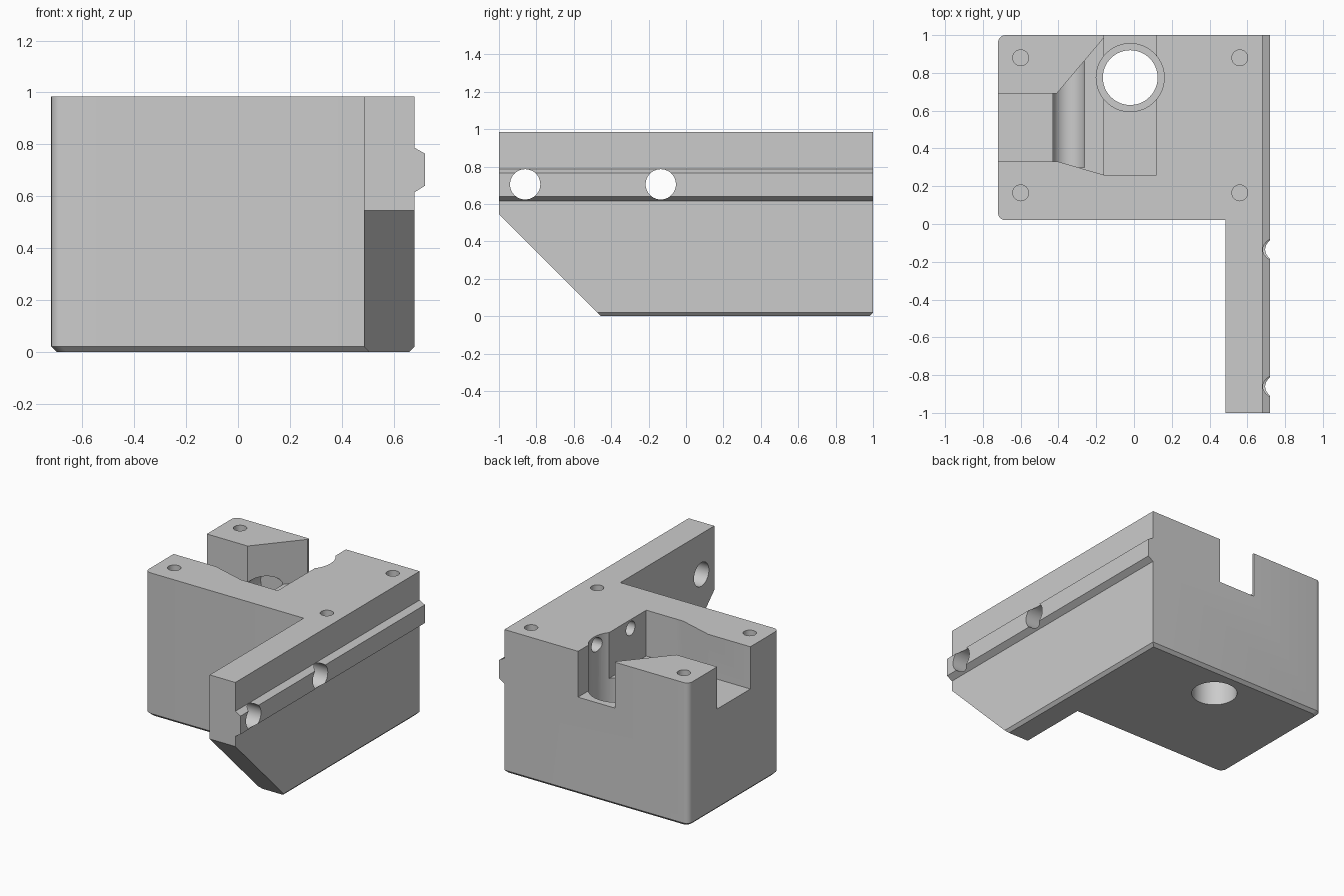
import bpy, bmesh, math
from mathutils import Vector

cube = bpy.data.objects.get("Cube")
if cube:
    bpy.data.objects.remove(cube, do_unlink=True)

grey = bpy.data.materials.new("light grey")
grey.use_nodes = True
grey.diffuse_color = (0.6, 0.6, 0.6, 1)
grey.node_tree.nodes["Principled BSDF"].inputs["Base Color"].default_value = (0.6, 0.6, 0.6, 1)


def place(axis, a, b, t):
    """Put a 2D profile point at depth t along an axis."""
    return {"x": (t, a, b), "y": (a, t, b), "z": (a, b, t)}[axis]


def loft(name, axis, rings):
    """Solid through (depth, outline) rings with equal point counts."""
    bm = bmesh.new()
    loops = [[bm.verts.new(place(axis, a, b, t)) for a, b in pts] for t, pts in rings]
    bm.faces.new(loops[0])
    bm.faces.new(loops[-1])
    n = len(loops[0])
    for low, high in zip(loops, loops[1:]):
        for i in range(n):
            j = (i + 1) % n
            bm.faces.new((low[i], low[j], high[j], high[i]))
    bmesh.ops.recalc_face_normals(bm, faces=bm.faces)
    mesh = bpy.data.meshes.new(name)
    bm.to_mesh(mesh)
    bm.free()
    mesh.materials.append(grey)
    obj = bpy.data.objects.new(name, mesh)
    bpy.context.collection.objects.link(obj)
    return obj


def prism(name, axis, pts, lo, hi):
    return loft(name, axis, [(lo, pts), (hi, pts)])


def bore(name, axis, centre, r, lo, hi, n=48):
    pts = [(centre[0] + r * math.cos(math.tau * i / n),
            centre[1] + r * math.sin(math.tau * i / n)) for i in range(n)]
    return prism(name, axis, pts, lo, hi)


def combine(target, tool, operation="DIFFERENCE"):
    """Apply a boolean and discard the helper solid."""
    mod = target.modifiers.new("cut", "BOOLEAN")
    mod.operation, mod.solver, mod.object = operation, "EXACT", tool
    bpy.context.view_layer.update()
    result = bpy.data.meshes.new_from_object(
        target.evaluated_get(bpy.context.evaluated_depsgraph_get()))
    target.modifiers.clear()
    target.data = result
    bpy.data.objects.remove(tool, do_unlink=True)


def body_outline(inset):
    """L-shaped plan with two rounded corners on the short side."""
    left, right, front, back = -0.72 + inset, 0.68 - inset, 0.02 + inset, 1 - inset
    r = 0.04
    pts = [(0.485 + inset, -1), (right, -1), (right, back)]
    for cy, start in ((back - r, 90), (front + r, 180)):
        for k in range(7):
            a = math.radians(start + 15 * k)
            pts.append((left + r + r * math.cos(a), cy + r * math.sin(a)))
    return pts + [(0.485 + inset, front)]


TOP = 0.985

# Block and long arm, chamfered underneath
body = loft("mount_body", "z", [(0, body_outline(0.02)), (0.02, body_outline(0)),
                                (TOP, body_outline(0))])

# Sloping underside of the arm
combine(body, prism("arm_slope", "x", [(-1.2, 0.745), (-1.2, -0.2), (-0.255, -0.2)], 0.4, 0.9))

# Tapered rail on the side
combine(body, prism("side_rail", "y", [(0.6, 0.615), (0.68, 0.615), (0.72, 0.64),
                                       (0.72, 0.765), (0.68, 0.787), (0.6, 0.787)], -1, 1), "UNION")

# Top pocket: side slot with flared mouth, and a slightly deeper back channel
combine(body, prism("slot_cut", "z", [(-0.9, 0.33), (-0.4, 0.33), (-0.16, 0.26), (-0.1, 0.26),
                                      (-0.1, 0.985), (-0.16, 0.985), (-0.41, 0.69), (-0.9, 0.69)],
                    0.695, 1.2))
combine(body, prism("channel_cut", "z", [(-0.16, 0.26), (0.12, 0.26), (0.12, 1.2), (-0.16, 1.2)],
                    0.67, 1.2))

# Vertical stepped bore
combine(body, bore("counterbore", "z", (-0.02, 0.775), 0.18, 0.2, 1.2, 64))
combine(body, bore("through_bore", "z", (-0.02, 0.775), 0.145, -0.2, 0.4, 64))

# Rounded groove across the slot floor
combine(body, bore("floor_groove", "y", (-0.345, 0.68), 0.085, 0.3, 0.86))

# Mounting holes through the arm and rail
for y in (-0.86, -0.135):
    combine(body, bore("arm_hole", "x", (y, 0.705), 0.081, 0.3, 0.9))

# Small blind holes in the pocket wall
for y in (0.43, 0.75):
    combine(body, bore("wall_hole", "x", (y, 0.925), 0.048, 0.05, 0.4, 32))

# Screw holes in the top corners
for x in (-0.6, 0.56):
    for y in (0.165, 0.88):
        combine(body, bore("screw_hole", "z", (x, y), 0.042, 0.7, 1.2, 32))

# Smooth the round walls, keep the edges crisp
bpy.ops.object.select_all(action="DESELECT")
body.select_set(True)
bpy.context.view_layer.objects.active = body
bpy.ops.object.shade_smooth_by_angle(angle=math.radians(25))
